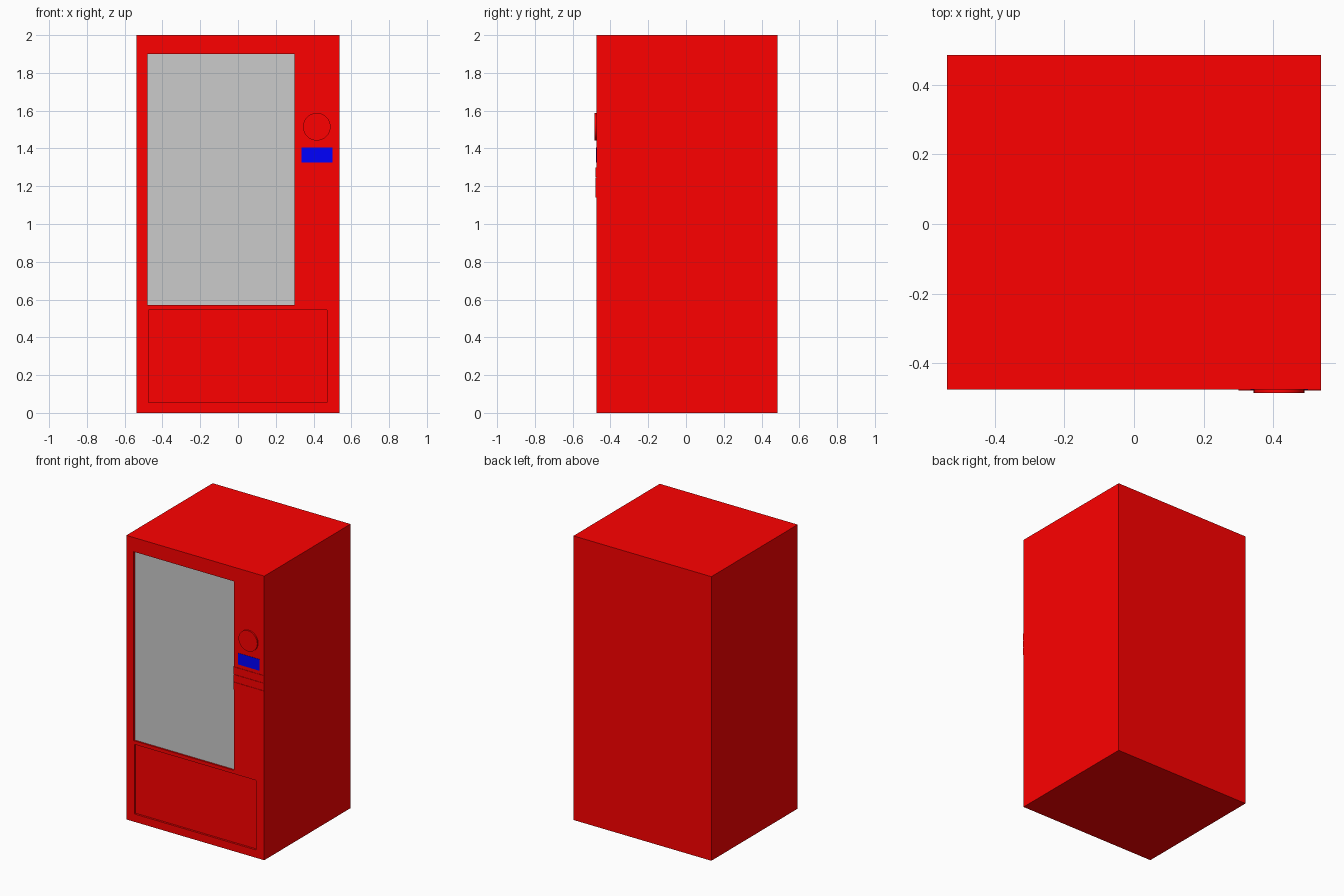
import bpy
import math

if "Cube" in bpy.data.objects:
    bpy.data.objects.remove(bpy.data.objects["Cube"])

FRONT, BACK = -0.475, 0.485
HALF_W = 0.537
RECESS = 0.014


def material(name, rgb):
    m = bpy.data.materials.new(name)
    m.diffuse_color = (*rgb, 1)
    m.use_nodes = True
    m.node_tree.nodes["Principled BSDF"].inputs["Base Color"].default_value = m.diffuse_color
    return m


red = material("red_paint", (1, 0, 0))
blue = material("blue_display", (0, 0, 1))


def box(name, x, y, z, mat=None):
    """Box from (min, max) pairs on each axis."""
    bpy.ops.mesh.primitive_cube_add(size=1, location=[(a + b) / 2 for a, b in (x, y, z)])
    ob = bpy.context.object
    ob.name = name
    ob.scale = [b - a for a, b in (x, y, z)]
    bpy.ops.object.transform_apply(location=False, rotation=False, scale=True)
    if mat:
        ob.data.materials.append(mat)
    return ob


def recess(body, name, x, z):
    """Cut a shallow rectangular pocket into the front."""
    cutter = box(name, x, (FRONT - 0.1, FRONT + RECESS), z, red)
    cutter.hide_render = True
    mod = body.modifiers.new(name, 'BOOLEAN')
    mod.operation = 'DIFFERENCE'
    mod.solver = 'EXACT'
    mod.object = cutter
    bpy.context.view_layer.objects.active = body
    bpy.ops.object.modifier_apply(modifier=mod.name)
    bpy.data.objects.remove(cutter)


# Cabinet with window and lower door pockets
cabinet = box("cabinet", (-HALF_W, HALF_W), (FRONT, BACK), (0, 2), red)
recess(cabinet, "window_pocket", (-0.48, 0.30), (0.57, 1.90))
recess(cabinet, "door_pocket", (-0.475, 0.472), (0.055, 0.545))

# Window pane at the back of its pocket
box("window_pane", (-0.48, 0.30), (FRONT + RECESS - 0.002, FRONT + RECESS + 0.002), (0.57, 1.90))

# Round dial
bpy.ops.mesh.primitive_cylinder_add(vertices=32, radius=0.073, depth=0.02,
                                    location=(0.417, FRONT, 1.515),
                                    rotation=(math.radians(90), 0, 0))
dial = bpy.context.object
dial.name = "dial"
dial.data.materials.append(red)
bpy.ops.object.shade_smooth_by_angle()

# Display
box("display", (0.335, 0.50), (FRONT - 0.002, FRONT + 0.004), (1.325, 1.405), blue)

# Rows of thin raised plates below the display
for row in range(3):
    top = 1.30 - row * 0.054
    for col, span in enumerate(((0.30, 0.474), (0.477, HALF_W))):
        box(f"plate_{row}_{col}", span, (FRONT - 0.003, FRONT + 0.004), (top - 0.052, top), red)
